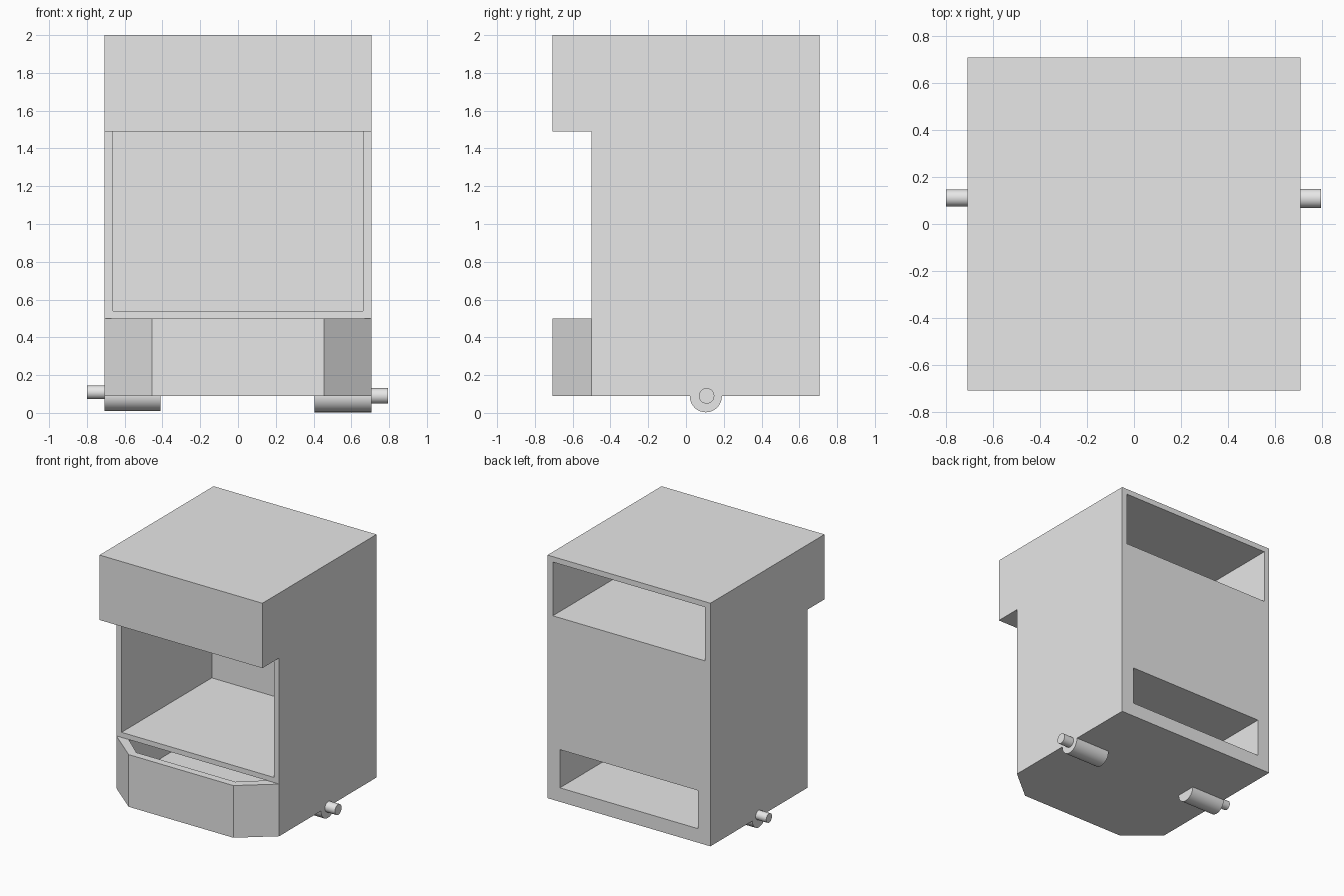
import bpy, bmesh
from math import pi
from mathutils import Matrix, Vector

cube = bpy.data.objects.get("Cube")
if cube:
    bpy.data.objects.remove(cube, do_unlink=True)

# Single plain grey
grey = bpy.data.materials.new("plain_grey")
grey.use_nodes = True
colour = (0.8, 0.8, 0.8, 1)
grey.diffuse_color = colour
grey.node_tree.nodes["Principled BSDF"].inputs["Base Color"].default_value = colour


def finish(name, bm):
    bmesh.ops.recalc_face_normals(bm, faces=bm.faces)
    mesh = bpy.data.meshes.new(name)
    bm.to_mesh(mesh)
    bm.free()
    mesh.materials.append(grey)
    obj = bpy.data.objects.new(name, mesh)
    bpy.context.collection.objects.link(obj)
    return obj


def prism(name, points, direction):
    """Extrude a flat outline of 3D points along a vector."""
    bm = bmesh.new()
    face = bm.faces.new([bm.verts.new(p) for p in points])
    new = bmesh.ops.extrude_face_region(bm, geom=[face])["geom"]
    verts = [v for v in new if isinstance(v, bmesh.types.BMVert)]
    bmesh.ops.translate(bm, verts=verts, vec=Vector(direction))
    return finish(name, bm)


def box(name, x, y, z):
    outline = [(-x, y[0], z[0]), (x, y[0], z[0]), (x, y[1], z[0]), (-x, y[1], z[0])]
    return prism(name, outline, (0, 0, z[1] - z[0]))


def rod(name, x0, x1, y, z, radius):
    """Smooth cylinder lying along x."""
    bm = bmesh.new()
    place = Matrix.Translation(((x0 + x1) / 2, y, z)) @ Matrix.Rotation(pi / 2, 4, "Y")
    bmesh.ops.create_cone(bm, cap_ends=True, segments=32, radius1=radius,
                          radius2=radius, depth=abs(x1 - x0), matrix=place)
    for face in bm.faces:
        face.smooth = len(face.verts) == 4
    for edge in bm.edges:
        edge.smooth = all(f.smooth for f in edge.link_faces)
    return finish(name, bm)


def combine(target, tool, operation):
    mod = target.modifiers.new("cut", "BOOLEAN")
    mod.operation, mod.solver, mod.object = operation, "EXACT", tool
    bpy.context.view_layer.objects.active = target
    bpy.ops.object.modifier_apply(modifier=mod.name)
    bpy.data.objects.remove(tool, do_unlink=True)


HALF, FRONT, BASE, TOP = 0.708, -0.5, 0.09, 2.0

# Cabinet with overhanging head
side = [(-HALF, TOP), (-HALF, 1.49), (FRONT, 1.49), (FRONT, BASE), (HALF, BASE), (HALF, TOP)]
cabinet = prism("cabinet", [(-HALF, y, z) for y, z in side], (2 * HALF, 0, 0))


def tray_outline(wide, narrow, front, back, z):
    half = [(wide, back), (wide, FRONT), (narrow, front)]
    return [(x, y, z) for x, y in half] + [(-x, y, z) for x, y in reversed(half)]


# Chamfered tray at the foot of the front
combine(cabinet, prism("tray", tray_outline(HALF, 0.455, -HALF, -0.3, BASE),
                       (0, 0, 0.5 - BASE)), "UNION")

# Lower channel from the tray out through the back
combine(cabinet, prism("channel", tray_outline(0.6, 0.43, -0.648, 0.9, 0.2),
                       (0, 0, 0.3)), "DIFFERENCE")

# Main front compartment and upper rear compartment
combine(cabinet, box("front_compartment", 0.662, (-0.6, 0.62), (0.54, 1.49)), "DIFFERENCE")
combine(cabinet, box("rear_compartment", 0.662, (-0.655, 0.9), (1.535, 1.957)), "DIFFERENCE")

# Axle housings and pegs beneath
rod("left_axle_housing", 0.405, HALF, 0.105, 0.088, 0.085)
rod("left_peg", 0.69, 0.795, 0.109, 0.09, 0.041)
rod("right_axle_housing", -HALF, -0.41, 0.105, 0.092, 0.082)
rod("right_peg", -0.8, -0.69, 0.111, 0.109, 0.036)
